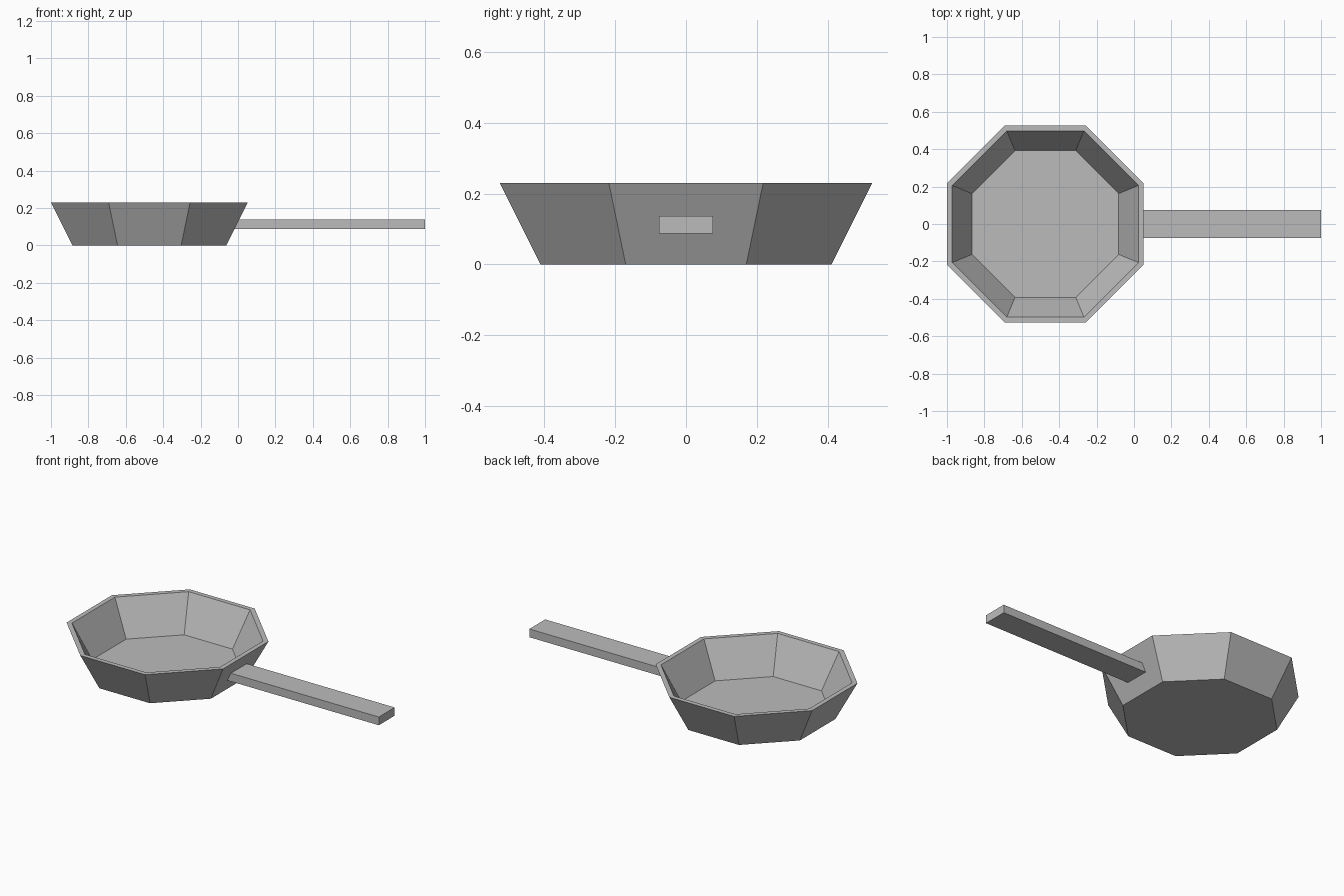
import bpy, bmesh, math

cube = bpy.data.objects.get("Cube")
if cube:
    bpy.data.objects.remove(cube, do_unlink=True)

grey = bpy.data.materials.new("plain grey")
grey.use_nodes = True
GREY = (0.5, 0.5, 0.5, 1)
grey.diffuse_color = GREY
grey.node_tree.nodes["Principled BSDF"].inputs["Base Color"].default_value = GREY

SIDES = 8
PAN_X = -0.474


def add_object(name, bm):
    bmesh.ops.recalc_face_normals(bm, faces=bm.faces)
    mesh = bpy.data.meshes.new(name)
    bm.to_mesh(mesh)
    bm.free()
    mesh.materials.append(grey)
    obj = bpy.data.objects.new(name, mesh)
    bpy.context.collection.objects.link(obj)
    return obj


def ring(bm, apothem, z):
    """Octagon with flat sides facing the axes."""
    r = apothem / math.cos(math.pi / SIDES)
    angles = [(i + 0.5) * math.tau / SIDES for i in range(SIDES)]
    return [bm.verts.new((r * math.cos(a), r * math.sin(a), z)) for a in angles]


# Pan bowl: outer base, outer rim, inner rim, inner floor
bm = bmesh.new()
profile = [(0.411, 0), (0.526, 0.23), (0.498, 0.23), (0.392, 0.02)]
rings = [ring(bm, a, z) for a, z in profile]
for low, high in zip(rings, rings[1:]):
    for i in range(SIDES):
        j = (i + 1) % SIDES
        bm.faces.new((low[i], low[j], high[j], high[i]))
bm.faces.new(rings[0])
bm.faces.new(rings[-1])
add_object("pan_bowl", bm).location.x = PAN_X

# Handle: flat bar whose inner end is slanted to sit inside the pan wall
bm = bmesh.new()
side = [(-0.033, 0.087), (1, 0.087), (1, 0.137), (-0.008, 0.137)]
face = bm.faces.new([bm.verts.new((x, -0.076, z)) for x, z in side])
extruded = bmesh.ops.extrude_face_region(bm, geom=[face])["geom"]
bmesh.ops.translate(bm, vec=(0, 0.152, 0),
                    verts=[v for v in extruded if isinstance(v, bmesh.types.BMVert)])
add_object("handle", bm)
